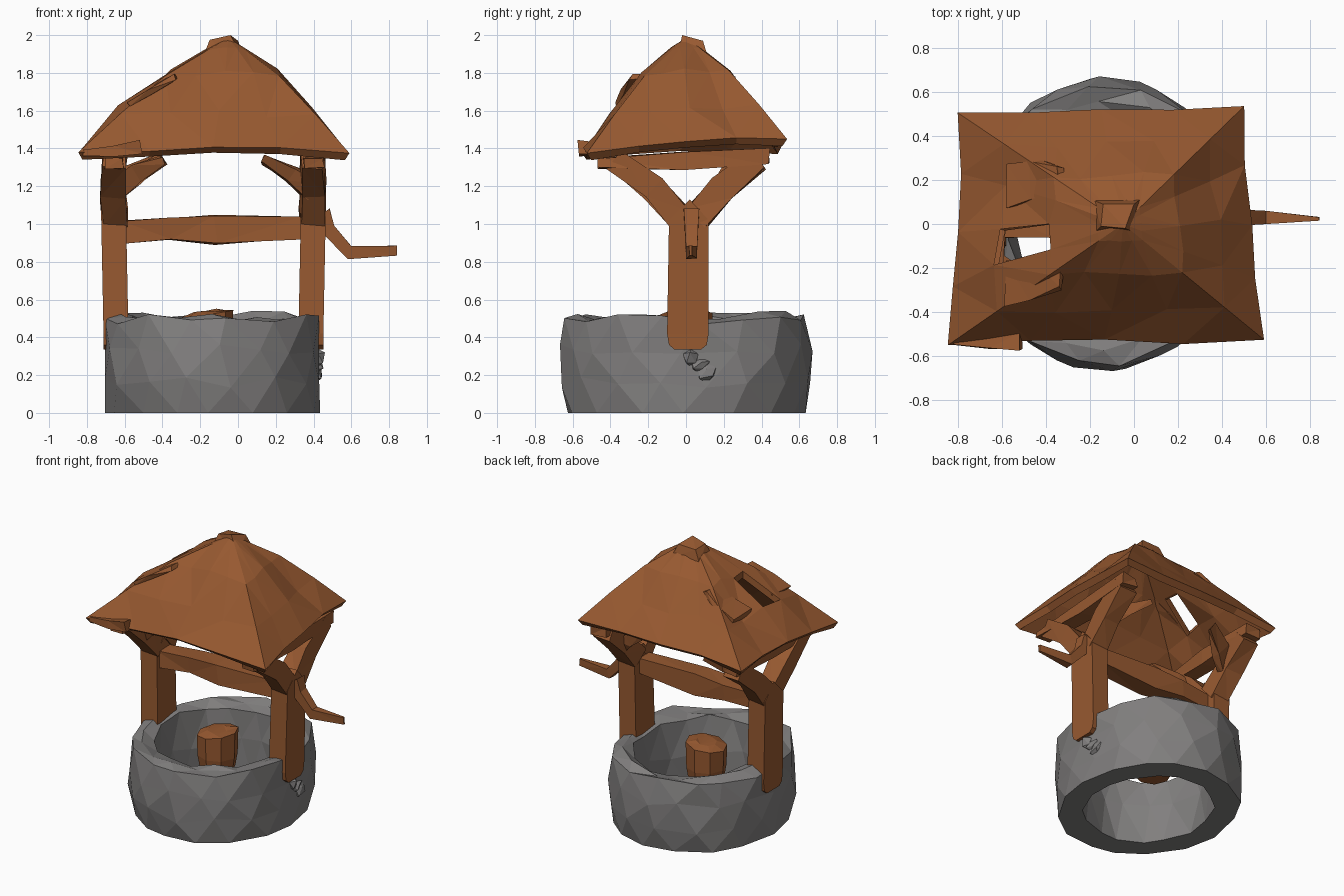
import bpy, bmesh, math, random
from mathutils import Vector

random.seed(7)
CX = -0.13  # centre of the stone ring

cube = bpy.data.objects.get("Cube")
if cube:
    bpy.data.objects.remove(cube)


def material(name, rgb):
    m = bpy.data.materials.new(name)
    m.use_nodes = True
    m.diffuse_color = (*rgb, 1)
    m.node_tree.nodes["Principled BSDF"].inputs["Base Color"].default_value = (*rgb, 1)
    return m


WOOD = material("brown wood", (0.31, 0.10, 0.03))
STONE = material("grey stone", (0.22, 0.213, 0.211))


def jit(a):
    return random.uniform(-a, a)


def jit3(a):
    return Vector((jit(a), jit(a), jit(a)))


def finish(name, bm, mat):
    bmesh.ops.recalc_face_normals(bm, faces=bm.faces)
    bmesh.ops.triangulate(bm, faces=bm.faces)
    mesh = bpy.data.meshes.new(name)
    bm.to_mesh(mesh)
    bm.free()
    mesh.materials.append(mat)
    ob = bpy.data.objects.new(name, mesh)
    bpy.context.collection.objects.link(ob)
    return ob


def loft(bm, loops, closed=False, caps=True):
    """Join successive vertex loops with quads."""
    rows = [[bm.verts.new(p) for p in loop] for loop in loops]
    n = len(rows[0])
    pairs = list(zip(rows, rows[1:])) + ([(rows[-1], rows[0])] if closed else [])
    for a, b in pairs:
        for i in range(n):
            j = (i + 1) % n
            bm.faces.new((a[i], a[j], b[j], b[i]))
    if caps and not closed:
        bm.faces.new(rows[0])
        bm.faces.new(rows[-1])
    return rows


def beam(name, path, sizes, side=(0, 1, 0), rough=0.01):
    """Rectangular timber along a path; sizes are (width along side, height)."""
    pts = [Vector(p) for p in path]
    s = Vector(side)
    loops = []
    for i, p in enumerate(pts):
        d = (pts[min(i + 1, len(pts) - 1)] - pts[max(i - 1, 0)]).normalized()
        up = d.cross(s).normalized()
        w, h = sizes[i]
        loops.append([p + s * (u * w / 2) + up * (v * h / 2) + jit3(rough)
                      for u, v in ((-1, -1), (1, -1), (1, 1), (-1, 1))])
    bm = bmesh.new()
    loft(bm, loops)
    return finish(name, bm, WOOD)


# Stone ring: a rough hollow section swept around the well
SECTION = [(0.965, 0.0), (1.0, 0.16), (1.0, 0.34), (0.97, 0.5),
           (0.85, 0.51), (0.73, 0.49), (0.70, 0.25), (0.69, 0.0)]
bm = bmesh.new()
loops = []
N = 16
for k, (r, z) in enumerate(SECTION):
    loop = []
    for i in range(N):
        a = math.tau * (i + 0.4 * (k % 2)) / N + jit(0.07)
        rr = r + jit(0.022)
        x, y = CX + 0.595 * rr * math.cos(a), 0.66 * rr * math.sin(a)
        x = max(min(x, 0.45), -0.705)
        if 0 < k < 4 and abs(y) < 0.2:
            x = min(x, 0.43)
        loop.append((x, y, z + (jit(0.03) if z > 0 else 0)))
    loops.append(loop)
loft(bm, loops, closed=True)
finish("stone_ring", bm, STONE)

# Broken stones under the left post
for i in range(3):
    bm = bmesh.new()
    bmesh.ops.create_icosphere(bm, subdivisions=1, radius=0.05)
    for v in bm.verts:
        v.co += Vector((0.405, 0.03 + 0.04 * i, 0.29 - 0.04 * i)) + jit3(0.012)
    finish(f"loose_stone_{i + 1}", bm, STONE)

# Bucket: faceted tub with a slanting, uneven top
bm = bmesh.new()
loops = []
for r, z in ((0.12, 0.27), (0.135, 0.36), (0.14, 0.525), (0.07, 0.54)):
    loop = []
    for i in range(8):
        c, s = r * math.cos(math.tau * i / 8), r * math.sin(math.tau * i / 8)
        loop.append((-0.165 + c, s, z + (0.13 * c + jit(0.008) if z > 0.5 else 0)))
    loops.append(loop)
loft(bm, loops)
finish("bucket", bm, WOOD)

# Posts, braces and top rails on both sides
for label, s in (("left", 1), ("right", -1)):
    def X(d):
        return CX + s * d

    # Post with a rounded foot
    outline = [(-0.10, 0.42), (-0.09, 0.36), (-0.06, 0.335), (0.08, 0.335), (0.11, 0.36),
               (0.12, 0.42), (0.12, 1.02), (0.02, 1.13), (-0.09, 1.02)]
    bm = bmesh.new()
    loft(bm, [[(X(d + (0.012 if z > 1 else 0)), y, z) for y, z in outline] for d in (0.45, 0.582)])
    finish(f"{label}_post", bm, WOOD)

    for end, t in (("front", -1), ("back", 1)):
        # Forked braces rising to front and back
        beam(f"{label}_{end}_brace",
             [(X(0.525), 0.01 + t * 0.04, 1.03), (X(0.53), 0.01 + t * 0.18, 1.19),
              (X(0.525), t * 0.38, 1.34)],
             [(0.13, 0.14), (0.125, 0.13), (0.12, 0.11)], side=(1, 0, 0))
        # Slanted struts turning in under the roof
        beam(f"{label}_{end}_strut",
             [(X(0.52), t * 0.16, 1.17), (X(0.42), t * 0.23, 1.26), (X(0.27), t * 0.32, 1.345)],
             [(0.07, 0.10), (0.07, 0.09), (0.05, 0.05)], rough=0.015)
    beam(f"{label}_top_rail",
         [(X(0.53), -0.46, 1.325), (X(0.52), 0, 1.335), (X(0.53), 0.44, 1.36)],
         [(0.10, 0.05), (0.12, 0.08), (0.11, 0.07)], side=(1, 0, 0))

# Winding bar between the posts
beam("winding_bar", [(-0.62, 0, 0.96), (-0.36, 0.01, 0.975), (-0.12, 0, 0.965), (0.34, 0.01, 0.985)],
     [(0.12, 0.12), (0.13, 0.13), (0.14, 0.15), (0.12, 0.12)])

# Crank handle
beam("crank_handle", [(0.43, 0.03, 1.04), (0.48, 0.03, 0.97), (0.59, 0.03, 0.85), (0.84, 0.025, 0.86)],
     [(0.08, 0.14), (0.07, 0.07), (0.055, 0.07), (0.015, 0.05)], rough=0.003)

# Roof: rough four-sided rings shrinking to the peak, given thickness
APEX = Vector((-0.05, 0.0, 1.985))
CORNERS = [Vector(c) for c in ((-0.845, -0.55, 1.38), (0.59, -0.525, 1.375),
                               (0.50, 0.535, 1.45), (-0.80, 0.505, 1.41))]
DIV = 4
bm = bmesh.new()
loops = []
for t, lift in ((1, 0), (0.72, 0.035), (0.42, 0.055), (0.14, 0.02)):
    loop = []
    for c in range(4):
        for i in range(DIV):
            p = CORNERS[c].lerp(CORNERS[(c + 1) % 4], i / DIV)
            q = APEX.lerp(p, t)
            q.z += lift
            if i and t == 1:
                q += Vector((0.025 * (APEX.x - q.x) + jit(0.01), jit(0.015), 0.015 + jit(0.015)))
            elif i:
                q += jit3(0.04 * t) + Vector((0, 0, 0.01))
            loop.append(q)
    loops.append(loop)
rows = loft(bm, loops, caps=False)
peak = bm.verts.new(APEX)
for i, v in enumerate(rows[-1]):
    bm.faces.new((v, rows[-1][(i + 1) % len(loops[0])], peak))
# Small gap broken through the right slope
bm.faces.ensure_lookup_table()
gap = [bm.faces[4 * DIV + 3 * DIV + 2]]
bmesh.ops.inset_individual(bm, faces=gap, thickness=0.1)
bmesh.ops.delete(bm, geom=gap, context='FACES')
roof = finish("roof", bm, WOOD)
shell = roof.modifiers.new("thickness", 'SOLIDIFY')
shell.thickness = 0.05
shell.offset = -1

# Splintered shingles lifted off the right slope
for i, (y, z, w) in enumerate(((0.18, 1.62, 0.2), (-0.27, 1.63, 0.2))):
    beam(f"loose_shingle_{i + 1}", [(-0.57, y, z), (-0.46, y + 0.02, z + 0.07), (-0.33, y + 0.03, z + 0.15)],
         [(w, 0.04), (w * 0.9, 0.05), (w * 0.5, 0.03)], rough=0.012)

# Torn lip on the front eave
beam("eave_lip", [(-0.82, -0.53, 1.375), (-0.66, -0.535, 1.385), (-0.51, -0.535, 1.405)],
     [(0.04, 0.04), (0.06, 0.05), (0.07, 0.07)], rough=0.006)

# Capping block at the peak
bm = bmesh.new()
loft(bm, [[(-0.19, -0.05, 1.87), (0.03, -0.05, 1.87), (0.04, 0.12, 1.87), (-0.19, 0.11, 1.87)],
          [(-0.15, -0.01, 1.975), (-0.04, -0.02, 2.0), (0.0, 0.09, 1.97), (-0.14, 0.09, 1.965)]])
finish("roof_cap", bm, WOOD)
